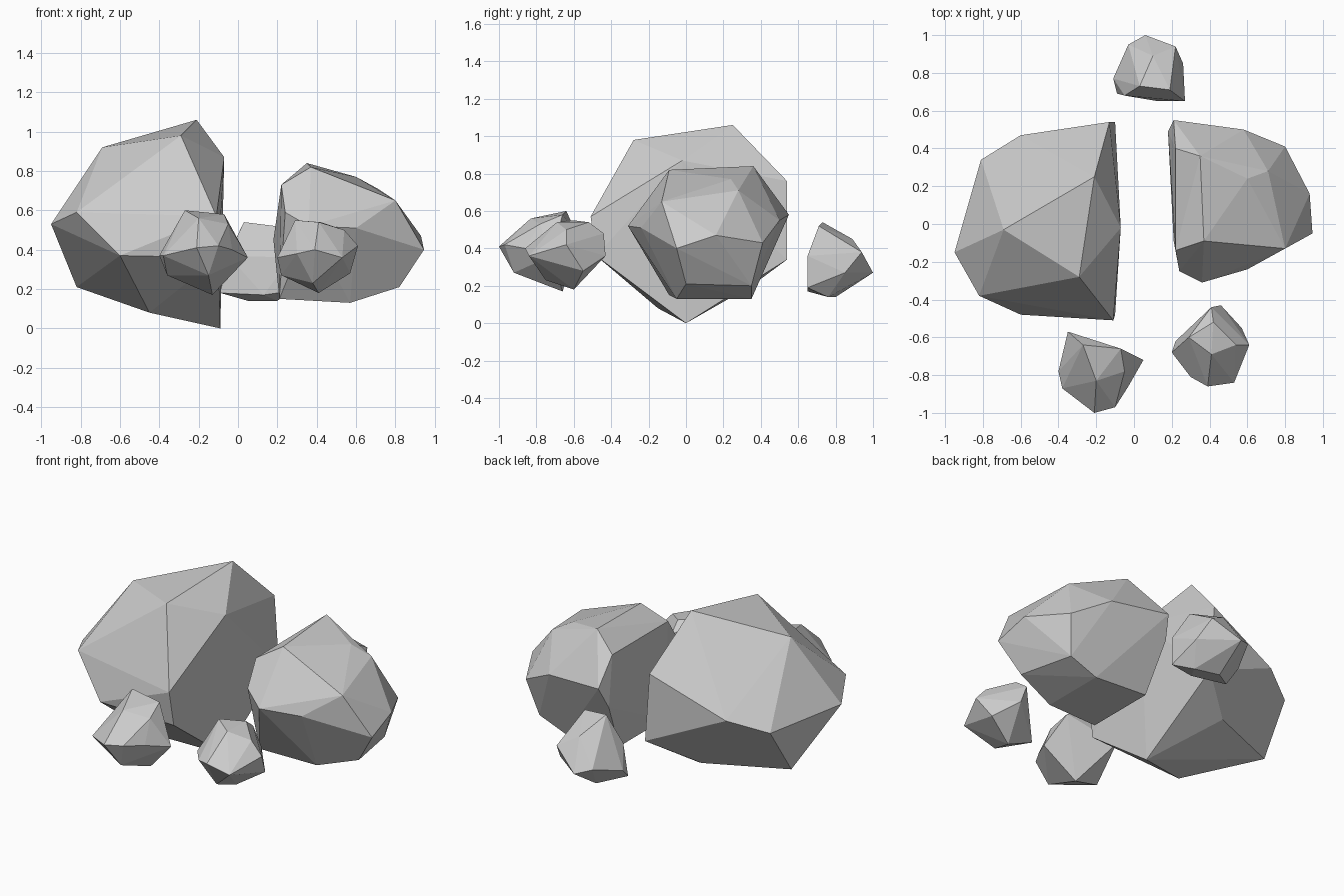
import bpy, bmesh


def rock(name, corners):
    """Faceted boulder: convex hull around a handful of corner points."""
    bm = bmesh.new()
    for p in corners:
        bm.verts.new(p)
    res = bmesh.ops.convex_hull(bm, input=bm.verts[:])
    inner = [g for g in res["geom_interior"] if isinstance(g, bmesh.types.BMVert)]
    bmesh.ops.delete(bm, geom=inner, context='VERTS')
    # merge nearly coplanar triangles into larger facets
    bmesh.ops.dissolve_limit(bm, angle_limit=0.04, verts=bm.verts[:], edges=bm.edges[:])
    bmesh.ops.recalc_face_normals(bm, faces=bm.faces[:])
    mesh = bpy.data.meshes.new(name)
    bm.to_mesh(mesh)
    bm.free()
    ob = bpy.data.objects.new(name, mesh)
    bpy.context.collection.objects.link(ob)
    return ob


# tall boulder on the left, split flat on its inner side
rock("left_boulder", [
    (-.21, .25, 1.06), (-.29, -.28, .98), (-.69, -.03, .92), (-.07, -.02, .87),   # crown
    (-.95, -.15, .53), (-.82, -.38, .59), (-.60, -.48, .37), (-.81, .34, .50),    # outer girdle
    (-.60, .47, .57), (-.13, .54, .76), (-.10, .54, .34),                         # back
    (-.14, -.36, .71), (-.11, -.51, .57), (-.10, -.48, .36),                      # front edge
    (-.82, .15, .21), (-.45, -.15, .08), (-.35, .35, .20), (-.09, 0, 0)])         # underside

# rounder boulder on the right
rock("right_boulder", [
    (.35, .36, .84), (.37, -.09, .82), (.60, .24, .77), (.71, .28, .71),          # crown
    (.22, -.14, .73), (.22, .40, .73),
    (.80, -.13, .65), (.60, -.24, .51), (.36, -.31, .52), (.24, -.25, .59),       # front girdle
    (.945, -.05, .40), (.93, .16, .47), (.80, .41, .43),                          # outer side
    (.58, .50, .55), (.21, .55, .58), (.18, .49, .45),                            # back
    (.82, 0, .21), (.75, .35, .20),                                               # underside
    (.57, -.05, .13), (.57, .35, .13), (.21, -.09, .15), (.21, .35, .15)])

# small stone in front of the left boulder
rock("front_left_stone", [
    (-.27, -.64, .60), (-.07, -.66, .58), (-.20, -.83, .56), (-.05, -.78, .53),
    (-.35, -.57, .45), (-.40, -.78, .37), (-.38, -.87, .37), (-.21, -1, .41),
    (-.10, -.97, .42), (.05, -.72, .36), (-.03, -.86, .40),
    (-.13, -.66, .17), (-.36, -.75, .27), (-.15, -.92, .27)])

# small stone in front of the right boulder
rock("front_right_stone", [
    (.29, -.60, .55), (.42, -.52, .54), (.41, -.69, .54), (.54, -.64, .50),
    (.61, -.64, .42), (.53, -.84, .36), (.39, -.86, .40), (.30, -.81, .38),
    (.20, -.68, .36), (.46, -.43, .36), (.41, -.44, .48),
    (.41, -.60, .18), (.22, -.62, .27), (.57, -.55, .28), (.38, -.75, .23)])

# small stone behind the gap
rock("back_stone", [
    (.03, .73, .54), (.19, .71, .52), (.10, .89, .45), (.22, .94, .38),
    (-.05, .68, .37), (.27, .65, .36), (-.11, .77, .25), (-.03, .95, .30),
    (.06, 1, .27), (.26, .85, .27),
    (-.09, .69, .18), (.13, .65, .17), (.27, .65, .19), (.05, .80, .14), (.20, .76, .14)])
